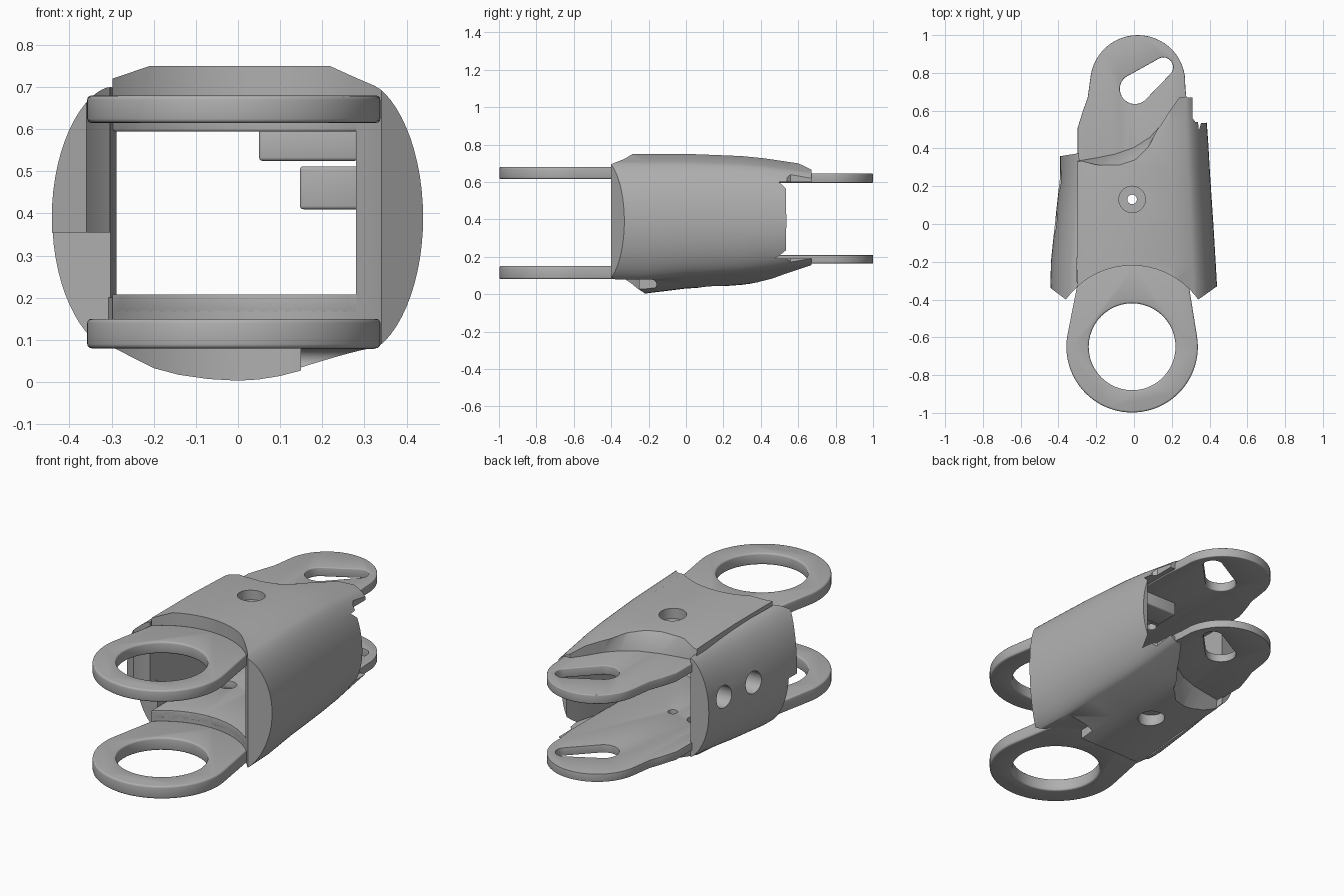
import bpy, bmesh
from math import cos, sin, radians
from mathutils import Vector

if "Cube" in bpy.data.objects:
    bpy.data.objects.remove(bpy.data.objects["Cube"])

grey = bpy.data.materials.new("plain grey")
grey.use_nodes = True
grey.diffuse_color = (0.43, 0.43, 0.43, 1)
grey.node_tree.nodes["Principled BSDF"].inputs["Base Color"].default_value = (0.43, 0.43, 0.43, 1)

RING = Vector((-0.01, -0.65))      # front ring centre
BOLT = Vector((-0.01, 0.13))       # through-bolt centre


def arc(cx, cy, r, a0, a1, n=24):
    steps = [radians(a0 + (a1 - a0) * i / n) for i in range(n + 1)]
    return [(cx + r * cos(a), cy + r * sin(a)) for a in steps]


def loft(name, sections):
    """Closed solid through matching rings of 3D points."""
    bm = bmesh.new()
    rings = [[bm.verts.new(p) for p in s] for s in sections]
    n = len(rings[0])
    for a, b in zip(rings, rings[1:]):
        for i in range(n):
            j = (i + 1) % n
            bm.faces.new((a[i], a[j], b[j], b[i]))
    bm.faces.new(rings[0])
    bm.faces.new(rings[-1])
    bmesh.ops.recalc_face_normals(bm, faces=bm.faces)
    mesh = bpy.data.meshes.new(name)
    bm.to_mesh(mesh)
    bm.free()
    ob = bpy.data.objects.new(name, mesh)
    bpy.context.collection.objects.link(ob)
    mesh.materials.append(grey)
    return ob


def prism(name, pts, z0, z1, top=None):
    return loft(name, [[(x, y, z0) for x, y in pts],
                       [(x, y, z1) for x, y in (top or pts)]])


def box(name, x0, x1, y0, y1, z0, z1):
    return prism(name, [(x0, y0), (x1, y0), (x1, y1), (x0, y1)], z0, z1)


def disc(x, y, r, z0, z1):
    return prism("cutter", arc(x, y, r, 0, 352.5, 47), z0, z1)


def rod(y, z, r, x0, x1):
    ring = arc(y, z, r, 0, 348.75, 31)
    return loft("cutter", [[(x, a, b) for a, b in ring] for x in (x0, x1)])


def activate(ob):
    bpy.ops.object.select_all(action="DESELECT")
    ob.select_set(True)
    bpy.context.view_layer.objects.active = ob


def cut(ob, cutter, op="DIFFERENCE"):
    activate(ob)
    m = ob.modifiers.new("cut", "BOOLEAN")
    m.operation, m.object, m.solver = op, cutter, "EXACT"
    bpy.ops.object.modifier_apply(modifier=m.name)
    bpy.data.objects.remove(cutter)


def finish(ob, bevel=0.0):
    activate(ob)
    if bevel:
        m = ob.modifiers.new("edge", "BEVEL")
        m.width, m.segments, m.angle_limit = bevel, 3, radians(50)
        bpy.ops.object.modifier_apply(modifier=m.name)
    bpy.ops.object.shade_smooth_by_angle(angle=radians(32))


def flank(sign, height):
    """Bulging side curve, listed from top to bottom."""
    angles = [radians(a) for a in range(84, -85, -6)]
    return [(sign * (0.302 + 0.138 * cos(a) ** 1.2), 0.39 + height * sin(a)) for a in angles]


def body(name, profile, stations):
    """Sweep an x-z profile along y; each station sets width, top and bottom."""
    sections = []
    for y, width, top, bottom in stations:
        ring = []
        for x, z in profile:
            h = (top - 0.38) / 0.37 if z > 0.38 else (0.38 - bottom) / 0.38
            ring.append((x * (width if abs(x) > 0.301 or x > 0 else 1), y, 0.38 + (z - 0.38) * h))
        sections.append(ring)
    return loft(name, sections)


# Main shell: wraps the top, the left side and the bottom
profile = [(-0.298, 0.72), (-0.21, 0.75), (0.22, 0.75)] + flank(1, 0.32) + [
    (0.15, 0.024), (0.1, 0.011), (0.05, 0.003), (0, 0), (-0.07, 0.004), (-0.14, 0.014),
    (-0.2, 0.03), (-0.298, 0.08)]
stations = [(-0.5, 1.02, 0.75, 0.003), (-0.22, 0.985, 0.75, 0.003), (0, 0.955, 0.75, 0.03),
            (0.13, 0.935, 0.745, 0.037), (0.3, 0.91, 0.738, 0.05), (0.42, 0.895, 0.726, 0.066),
            (0.54, 0.875, 0.708, 0.088), (0.7, 0.85, 0.685, 0.115)]
shell = body("main_shell", profile, stations)

bite = [(0.24, 0.67), (0.19, 0.6), (0.14, 0.52), (0.085, 0.46), (0, 0.405), (-0.1, 0.37), (-0.2, 0.35), (-0.32, 0.33)]
crest = [(0.23, 0.67), (0.17, 0.58), (0.11, 0.48), (0.06, 0.38), (0, 0.325), (-0.07, 0.305), (-0.17, 0.305), (-0.32, 0.325)]
footprint = arc(*RING, 0.43, 134, 35.5) + [
    (0.46, -0.315), (0.46, 0.54), (0.325, 0.54), (0.31, 0.56), (0.31, 0.67)] + bite
cut(shell, prism("cutter", footprint, -0.2, 1), "INTERSECT")
# Inside hollow, then the open rear where the side wall thins to an edge
cut(shell, box("cutter", -0.6, 0.28, -0.7, 0.9, 0.17, 0.635))
rear = [(0.2, 0.25), (0.275, 0.25), (0.355, 0.535), (0.5, 0.54), (0.5, 0.9), (0.2, 0.9)]
cut(shell, prism("cutter", rear, 0.19, 0.6))
# Sloped edges of the rear cut-outs, above and below
corner = [(-0.32, 0.75), (0.24, 0.75)]
cut(shell, prism("cutter", bite + corner, 0.645, 0.75, crest + corner))
cut(shell, prism("cutter", crest + corner, 0.03, 0.165, bite + corner))
# Bolt holes and the rounded notch under the front edge
cut(shell, disc(*BOLT, 0.07, 0.69, 0.9))
cut(shell, disc(*BOLT, 0.07, -0.1, 0.1))
cut(shell, disc(*BOLT, 0.025, -0.2, 0.9))
cut(shell, rod(-0.185, 0.05, 0.028, 0.15, 0.5))
cut(shell, box("cutter", 0.15, 0.5, -0.5, -0.185, 0.022, 0.078))
finish(shell)

# Side cover on the right, with two cross holes and a stepped lower front
side = [(-0.302, 0.70)] + flank(-1, 0.31) + [(-0.302, 0.08)]
cover = body("right_side_cover", side, [(-0.5, 1.01, 0.75, 0), (-0.2, 1, 0.75, 0), (0.05, 0.94, 0.745, 0.015),
                                        (0.25, 0.89, 0.735, 0.035), (0.4, 0.89, 0.73, 0.05)])
footprint = arc(*RING, 0.43, 130, 144.5) + [(-0.46, -0.325), (-0.46, 0.36), (-0.385, 0.36), (-0.29, 0.375)]
cut(cover, prism("cutter", footprint, -0.2, 1), "INTERSECT")
cut(cover, box("cutter", -0.6, 0, -0.7, -0.27, -0.1, 0.355))
for y in (0.23, 0.005):
    cut(cover, rod(y, 0.43, 0.06, -0.6, -0.31))
finish(cover)

# Upper and lower plates: rear lug with a slanted slot, front ring
lug = arc(*RING, 0.43, 132, 47) + [(0.285, 0.6), (0.272, 0.72)] + arc(0.02, 0.748, 0.252, 8, 172) + [
    (-0.245, 0.67), (-0.27, 0.6), (-0.298, 0.51)]
slot = arc(0.005, 0.715, 0.08, 130, 310, 16) + arc(0.155, 0.83, 0.052, -50, 130, 16)
ring = arc(*RING, 0.348, 171, 369, 48) + arc(*RING, 0.435, 46, 132)
for level, (z0, z1), (r0, r1) in (("upper", (0.595, 0.645), (0.615, 0.68)),
                                  ("lower", (0.165, 0.208), (0.08, 0.15))):
    plate = prism(level + "_plate", lug, z0, z1)
    cut(plate, prism("cutter", slot, 0, 1))
    cut(plate, disc(*BOLT, 0.025, 0, 1))
    if level == "lower":
        for x, y, r in ((-0.16, 0.14, 0.045), (-0.24, 0.24, 0.03)):
            cut(plate, disc(x, y, r, 0, 1))
    finish(plate, 0.006)
    front = prism(level + "_ring", ring, r0, r1)
    cut(front, disc(*RING, 0.23, 0, 1))
    finish(front, 0.01)

# Web joining the lower ring to the lower plate
web = prism("lower_web", arc(*RING, 0.43, 132, 47) + arc(*RING, 0.5, 52, 127), 0.08, 0.2)
finish(web)

# Inner stop blocks
finish(box("upper_stop", 0.05, 0.285, 0.26, 0.4, 0.525, 0.6), 0.008)
finish(box("side_stop", 0.147, 0.3, 0.1, 0.25, 0.41, 0.512), 0.008)
